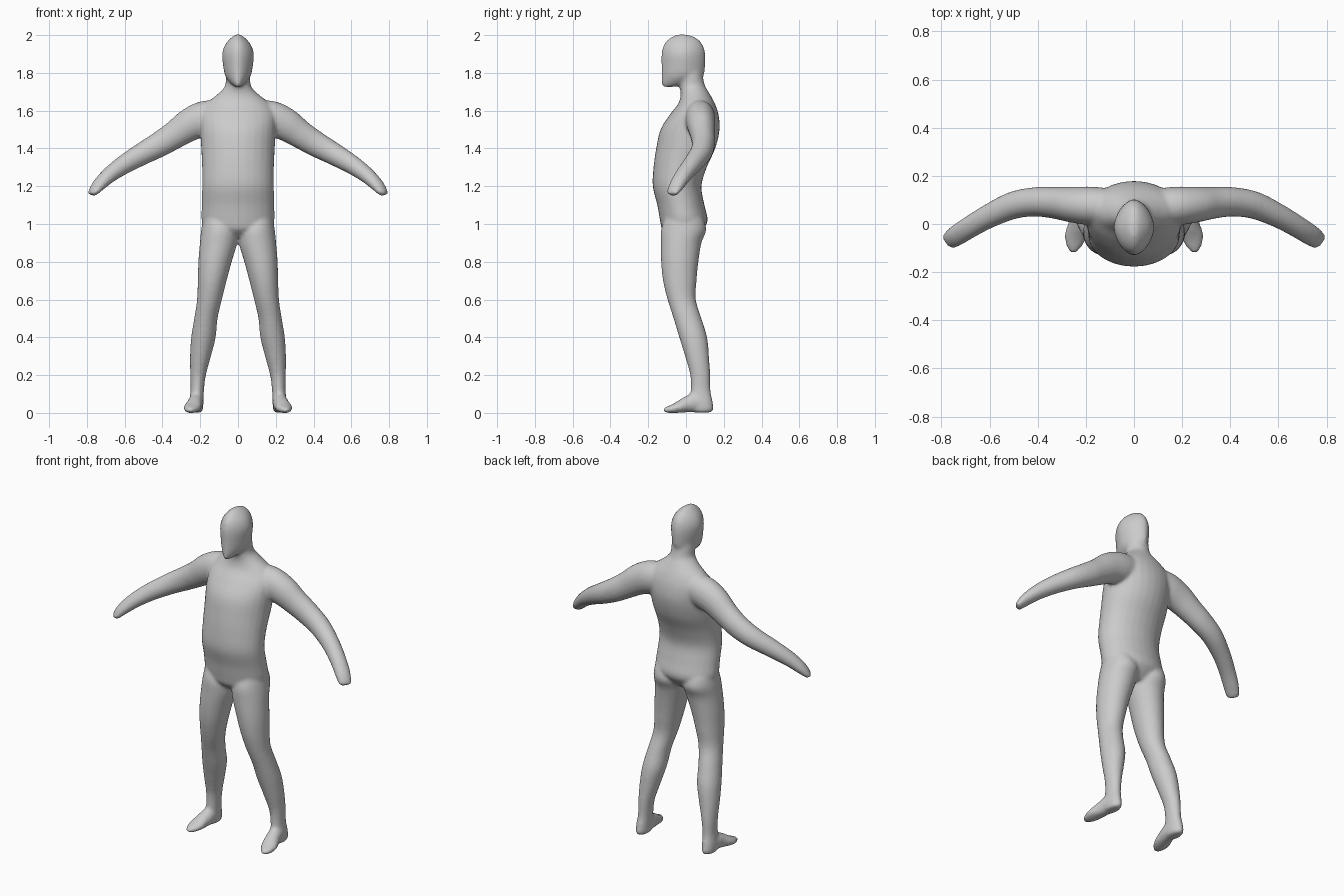
import bpy, bmesh, math
from mathutils import Vector

RING = 28
STEPS = 5
bm = bmesh.new()


def spline(rows, steps=STEPS):
    """Catmull-Rom interpolation through rows of numbers."""
    out = []
    n = len(rows)
    for i in range(n - 1):
        p0, p1, p2, p3 = rows[max(i - 1, 0)], rows[i], rows[i + 1], rows[min(i + 2, n - 1)]
        for s in range(steps):
            t = s / steps
            out.append([0.5 * (2 * b + (c - a) * t + (2 * a - 5 * b + 4 * c - d) * t * t
                               + (3 * b - a - 3 * c + d) * t ** 3)
                        for a, b, c, d in zip(p0, p1, p2, p3)])
    return out + [list(rows[-1])]


def skin(rings):
    """Closed tube through rings of points."""
    vr = [[bm.verts.new(p) for p in r] for r in rings]
    for a, b in zip(vr, vr[1:]):
        for i in range(RING):
            j = (i + 1) % RING
            bm.faces.new((a[i], a[j], b[j], b[i]))
    bm.faces.new(vr[0][::-1])
    bm.faces.new(vr[-1])


def oval(power):
    """Unit outline; power 1 is round, above 1 is pointed."""
    for i in range(RING):
        a = 2 * math.pi * i / RING
        c, s = math.cos(a), math.sin(a)
        yield (math.copysign(abs(c) ** power, c), math.copysign(abs(s) ** power, s))


def upright(rows, side=1, power=1.0):
    """Rows: z, x low, x high, y front, y back."""
    rings = []
    for z, x0, x1, y0, y1 in spline(rows):
        cx, rx, cy, ry = (x0 + x1) / 2, (x1 - x0) / 2, (y0 + y1) / 2, (y1 - y0) / 2
        rings.append([Vector((side * (cx + rx * u), cy + ry * v, z)) for u, v in oval(power)])
    skin(rings)


def along(rows, side):
    """Rows: x, y, z of the centre, level radius, upright radius."""
    rows = spline(rows)
    pts = [Vector(r[:3]) for r in rows]
    rings = []
    for i, r in enumerate(rows):
        d = (pts[min(i + 1, len(pts) - 1)] - pts[max(i - 1, 0)]).normalized()
        level = d.cross(Vector((0, 0, 1))).normalized()
        up = level.cross(d)
        ring = [pts[i] + level * r[3] * u + up * r[4] * v for u, v in oval(1)]
        rings.append([Vector((side * p.x, p.y, p.z)) for p in ring])
    skin(rings)


# torso and neck
torso = [(0.93, 0.10, -0.08, 0.05), (0.97, 0.17, -0.125, 0.09), (1.02, 0.193, -0.138, 0.115),
         (1.1, 0.192, -0.152, 0.098), (1.2, 0.19, -0.176, 0.082), (1.3, 0.19, -0.172, 0.11),
         (1.4, 0.195, -0.158, 0.155), (1.5, 0.20, -0.135, 0.178), (1.58, 0.20, -0.085, 0.172),
         (1.64, 0.165, -0.04, 0.152), (1.69, 0.105, -0.028, 0.125), (1.73, 0.069, -0.035, 0.102),
         (1.78, 0.065, -0.04, 0.09), (1.84, 0.06, -0.04, 0.085)]
upright([(z, -w, w, f, b) for z, w, f, b in torso])

# head, pointed front and back
head = [(1.725, 0.012, -0.122, -0.07), (1.745, 0.038, -0.13, 0.03), (1.78, 0.066, -0.13, 0.09),
        (1.83, 0.078, -0.13, 0.101), (1.9, 0.084, -0.13, 0.102), (1.95, 0.068, -0.117, 0.088),
        (1.985, 0.038, -0.085, 0.055), (2.004, 0.01, -0.05, 0.005)]
upright([(z, -w, w, f, b) for z, w, f, b in head], power=1.18)

leg = [(1.03, 0.03, 0.185, -0.11, 0.09), (0.97, 0.0, 0.195, -0.132, 0.108),
       (0.9, 0.004, 0.202, -0.134, 0.082), (0.8, 0.033, 0.21, -0.132, 0.066),
       (0.7, 0.06, 0.213, -0.122, 0.056), (0.6, 0.085, 0.217, -0.098, 0.052),
       (0.5, 0.108, 0.232, -0.066, 0.082), (0.4, 0.118, 0.248, -0.036, 0.112),
       (0.3, 0.143, 0.254, -0.005, 0.122), (0.2, 0.17, 0.253, 0.022, 0.128),
       (0.12, 0.18, 0.252, 0.025, 0.13), (0.06, 0.183, 0.258, 0.015, 0.142),
       (0.02, 0.185, 0.258, 0.02, 0.146), (0.002, 0.195, 0.25, 0.04, 0.135)]
foot = [(0.22, 0.11, 0.05, 0.034, 0.045), (0.222, 0.05, 0.054, 0.04, 0.052),
        (0.23, 0.0, 0.043, 0.042, 0.042), (0.243, -0.05, 0.027, 0.046, 0.028),
        (0.25, -0.09, 0.018, 0.034, 0.019), (0.252, -0.118, 0.014, 0.014, 0.012)]
arm = [(0.08, 0.075, 1.575, 0.07, 0.08), (0.17, 0.075, 1.56, 0.08, 0.093),
       (0.25, 0.08, 1.528, 0.075, 0.088), (0.33, 0.088, 1.475, 0.066, 0.075),
       (0.41, 0.092, 1.425, 0.061, 0.068), (0.5, 0.078, 1.375, 0.057, 0.06),
       (0.6, 0.034, 1.317, 0.05, 0.051), (0.68, -0.012, 1.26, 0.046, 0.042),
       (0.735, -0.047, 1.208, 0.044, 0.033), (0.765, -0.068, 1.17, 0.038, 0.022),
       (0.773, -0.074, 1.155, 0.028, 0.014)]
for side in (1, -1):
    upright(leg, side)
    along(foot, side)
    along(arm, side)

bmesh.ops.recalc_face_normals(bm, faces=bm.faces)
mesh = bpy.data.meshes.new("body")
bm.to_mesh(mesh)
bm.free()
body = bpy.data.objects.new("body", mesh)
bpy.context.collection.objects.link(body)

# grey skin
grey = bpy.data.materials.new("plain grey")
grey.diffuse_color = (0.6, 0.6, 0.6, 1)
mesh.materials.append(grey)

# fuse the parts into one soft surface
fuse = body.modifiers.new("fuse", 'REMESH')
fuse.mode = 'VOXEL'
fuse.voxel_size = 0.009
fuse.use_smooth_shade = True
soft = body.modifiers.new("soften", 'SMOOTH')
soft.factor = 0.5
soft.iterations = 8
